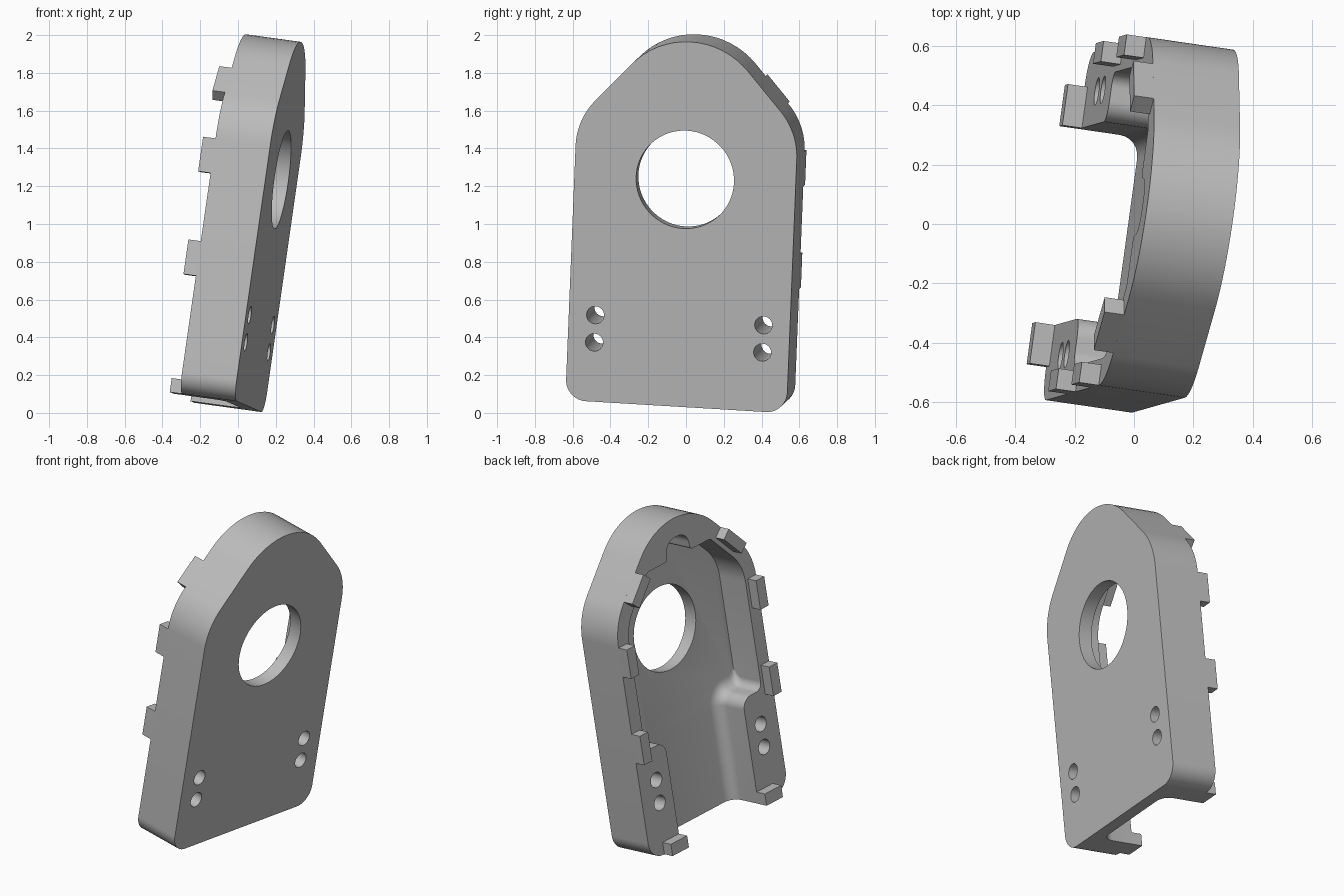
import bpy, bmesh, math
from mathutils import Vector, Matrix

cube = bpy.data.objects.get("Cube")
if cube:
    bpy.data.objects.remove(cube, do_unlink=True)

# Tilted frame: across, up and outward normal of the flat face
across = Vector((0.137, 1, -0.06)).normalized()
outward = across.cross(Vector((0.143, 0.04, 1))).normalized()
up = outward.cross(across)
frame = Matrix((across, up, outward)).transposed().to_4x4()
frame.translation = (0.23, -0.005, 1.235)

grey = bpy.data.materials.new("plain grey")
grey.use_nodes = True
colour = (0.5, 0.5, 0.5, 1)
grey.diffuse_color = colour
for node in grey.node_tree.nodes:
    if node.type == 'BSDF_PRINCIPLED':
        node.inputs["Base Color"].default_value = colour

DEPTH = 0.295      # depth of the rim
FLOOR = 0.085      # thickness of the face plate
TAB_END = 0.362


def rounded(corners, steps=10):
    """Closed outline with each (x, y, radius) corner filleted."""
    out = []
    for i, (x, y, r) in enumerate(corners):
        p = Vector((x, y))
        if r == 0:
            out.append(p)
            continue
        d1 = (Vector(corners[i - 1][:2]) - p).normalized()
        d2 = (Vector(corners[(i + 1) % len(corners)][:2]) - p).normalized()
        half = d1.angle(d2) / 2
        centre = p + (d1 + d2).normalized() * r / math.sin(half)
        s = p + d1 * r / math.tan(half) - centre
        e = p + d2 * r / math.tan(half) - centre
        start = math.atan2(s.y, s.x)
        sweep = (math.atan2(e.y, e.x) - start + math.pi) % math.tau - math.pi
        for k in range(steps + 1):
            a = start + sweep * k / steps
            out.append(centre + Vector((math.cos(a), math.sin(a))) * r)
    return out


def mirrored(half):
    return half + [(-x, y, r) for x, y, r in reversed(half) if x > 0]


def loft(name, sections):
    """Solid through matching outlines, each at a depth behind the face."""
    bm = bmesh.new()
    rings = [[bm.verts.new((p[0], p[1], -depth)) for p in outline]
             for outline, depth in sections]
    bm.faces.new(rings[0])
    bm.faces.new(rings[-1])
    n = len(rings[0])
    for low, high in zip(rings, rings[1:]):
        for i in range(n):
            j = (i + 1) % n
            bm.faces.new((low[i], low[j], high[j], high[i]))
    bmesh.ops.recalc_face_normals(bm, faces=bm.faces)
    mesh = bpy.data.meshes.new(name)
    bm.to_mesh(mesh)
    bm.free()
    mesh.materials.append(grey)
    ob = bpy.data.objects.new(name, mesh)
    ob.matrix_world = frame
    bpy.context.collection.objects.link(ob)
    return ob


def activate(ob):
    bpy.ops.object.select_all(action='DESELECT')
    ob.select_set(True)
    bpy.context.view_layer.objects.active = ob


def cut(ob, cutter):
    cutter.hide_render = True
    mod = ob.modifiers.new("cut", 'BOOLEAN')
    mod.operation = 'DIFFERENCE'
    mod.solver = 'EXACT'
    mod.object = cutter
    activate(ob)
    bpy.ops.object.modifier_apply(modifier=mod.name)
    bpy.data.objects.remove(cutter, do_unlink=True)


def drill(ob, x, y, radius, sides):
    ring = [(x + radius * math.cos(math.tau * k / sides),
             y + radius * math.sin(math.tau * k / sides)) for k in range(sides)]
    cut(ob, loft("drill", [(ring, -0.1), (ring, 0.5)]))


# Housing: arched plate
outline = rounded(mirrored([(0.592, -1.215, 0.11), (0.592, 0.287, 0.37),
                            (0, 0.945, 0.42)]), 16)
housing = loft("housing", [(outline, 0), (outline, DEPTH)])


# Pocket behind the face, leaving a rim and two mounting blocks
def pocket(d):
    return rounded(mirrored([
        (0.335 - d, -1.4, 0), (0.335 - d, d - 0.55, 0.07 + d),
        (0.5, d - 0.55, 0.05), (0.5, 0.244, 0.28), (0.27, 0.5, 0.03),
        (0.1, 0.5, 0.02), (0.09, 0.62, 0.08)]))


# Blocks flare into the floor with a concave fillet
R = 0.07
sections = [(pocket(R * (1 - math.sin(t))), FLOOR + R * (1 - math.cos(t)))
            for t in (math.pi / 2 * k / 6 for k in range(7))]
cut(housing, loft("pocket", sections + [(pocket(0), 0.5)]))

# Large opening and the four screw holes
drill(housing, 0, 0, 0.262, 64)
for side in (-1, 1):
    for height in (-0.752, -0.898):
        drill(housing, side * 0.45, height, 0.047, 24)
activate(housing)
bpy.ops.object.shade_smooth_by_angle(angle=math.radians(30))


# Locating tabs along the back of the rim
def tab(name, start, end, thick):
    a, b = Vector(start), Vector(end)
    along = (b - a).normalized()
    inward = Vector((-along.y, along.x)) * thick
    for side, word in ((1, "left"), (-1, "right")):
        quad = [(p.x * side, p.y) for p in (a, b, b + inward, a + inward)]
        loft(f"{name}_{word}", [(quad, DEPTH), (quad, TAB_END)])


tab("lower_tab", (0.592, -0.59), (0.592, -0.405), 0.07)
tab("middle_tab", (0.592, -0.04), (0.592, 0.145), 0.07)
tab("upper_tab", (0.492, 0.398), (0.368, 0.536), 0.07)
tab("bottom_tab", (0.335, -1.215), (0.475, -1.215), 0.075)
